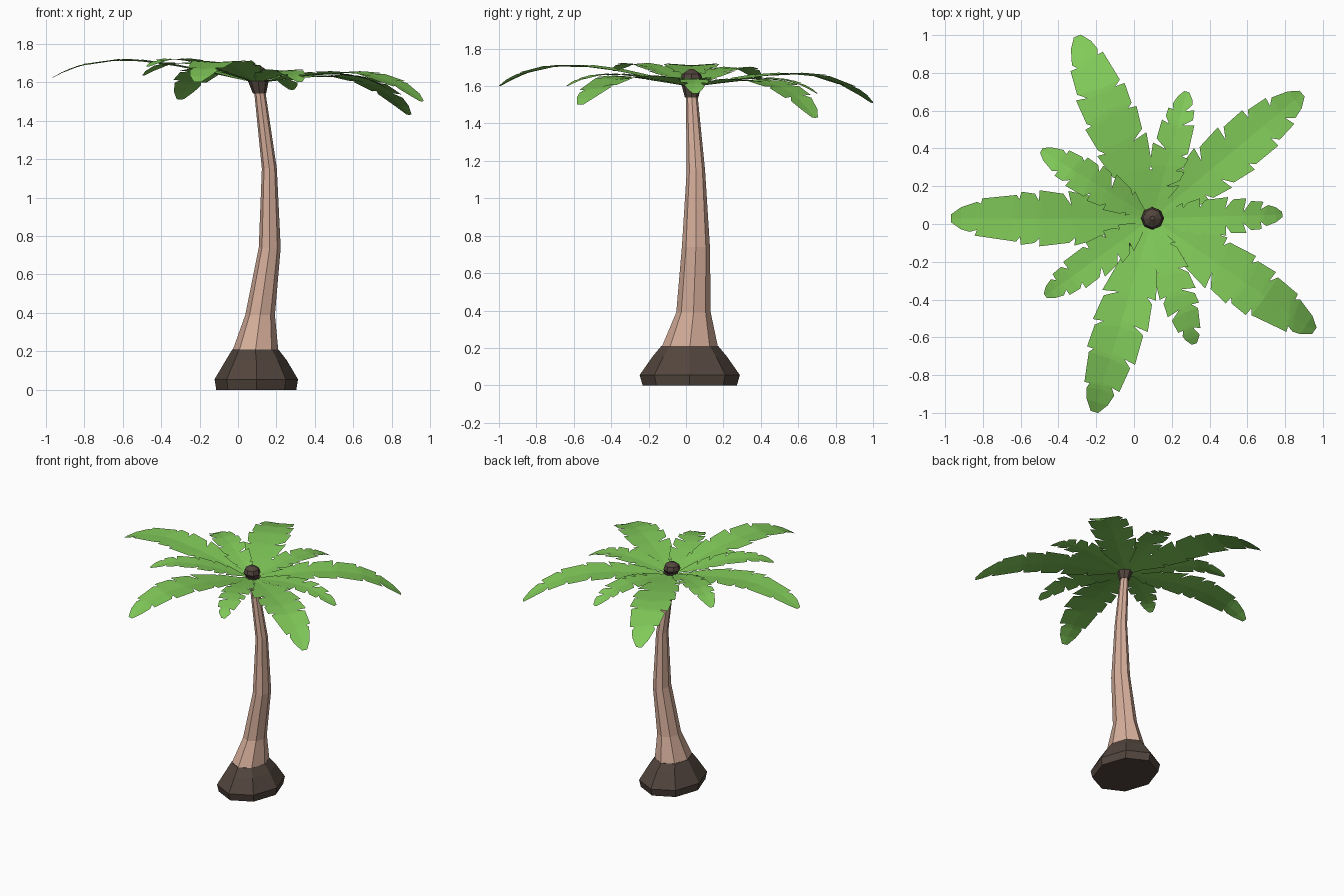
import bpy, bmesh, math, random
from mathutils import Vector

if "Cube" in bpy.data.objects:
    bpy.data.objects.remove(bpy.data.objects["Cube"])

random.seed(7)


def material(name, rgb):
    m = bpy.data.materials.new(name)
    m.diffuse_color = (*rgb, 1)
    m.use_nodes = True
    m.node_tree.nodes["Principled BSDF"].inputs["Base Color"].default_value = m.diffuse_color
    return m


BARK = material("bark", (0.68, 0.43, 0.33))
DARK = material("dark_brown", (0.085, 0.06, 0.047))
LEAF = material("leaf_green", (0.22, 0.59, 0.1))


def finish(bm, name, mat):
    me = bpy.data.meshes.new(name)
    bm.to_mesh(me)
    bm.free()
    me.materials.append(mat)
    ob = bpy.data.objects.new(name, me)
    bpy.context.collection.objects.link(ob)
    return ob


def loft(name, rings, mat, sides=8):
    """Skin of elliptical rings given as (z, cx, cy, rx, ry), capped at both ends."""
    bm = bmesh.new()
    loops = []
    for z, cx, cy, rx, ry in rings:
        angles = [2 * math.pi * i / sides for i in range(sides)]
        loops.append([bm.verts.new((cx + rx * math.cos(a), cy + ry * math.sin(a), z)) for a in angles])
    for lo, hi in zip(loops, loops[1:]):
        for i in range(sides):
            j = (i + 1) % sides
            bm.faces.new((lo[i], lo[j], hi[j], hi[i]))
    bm.faces.new(loops[0][::-1])
    bm.faces.new(loops[-1])
    return finish(bm, name, mat)


# Root base, leaning trunk, crown flare and bud
loft("root_base", [(0, .095, .02, .208, .252), (.055, .095, .02, .217, .268),
                   (.155, .095, .02, .158, .198), (.21, .09, .02, .12, .152)], DARK)
loft("trunk", [(.20, .09, .02, .12, .152), (.39, .115, .04, .077, .092),
               (.74, .165, .053, .057, .075), (1.15, .163, .053, .039, .049),
               (1.56, .112, .03, .029, .031)], BARK)
loft("crown_flare", [(1.54, .112, .03, .034, .036), (1.61, .105, .03, .055, .055)], DARK)
loft("crown_bud", [(1.60, .105, .03, .035, .035), (1.635, .097, .03, .06, .06),
                   (1.665, .097, .03, .05, .05), (1.69, .097, .03, .012, .012)], DARK)

CENTRE = Vector((.097, .03, 0))
ROOT_Z = 1.595
# Half-width along the leaf, as (fraction of length, fraction of maximum)
OUTLINE = [(0, .06), (.1, .24), (.22, .72), (.32, .95), (.55, 1), (.72, .9),
           (.86, .68), (.95, .4), (1, .14)]


def width(t):
    for (t0, w0), (t1, w1) in zip(OUTLINE, OUTLINE[1:]):
        if t <= t1:
            return w0 + (w1 - w0) * (t - t0) / (t1 - t0)
    return OUTLINE[-1][1]


def leaf(name, tip, high_z, half, depth):
    """Leaf that rises to high_z at 0.6 of its length, then droops; slits along both edges."""
    span = Vector((tip[0], tip[1], 0)) - CENTRE
    length = span.length
    ahead = span.normalized()
    side_dir = Vector((-ahead.y, ahead.x, 0))
    m, e = high_z - ROOT_Z, tip[2] - ROOT_Z
    a = (m - .1296 * e) / .4704

    def point(t, s):
        p = CENTRE + ahead * (t * length) + side_dir * s
        p.z = ROOT_Z + a * t + (e - a) * t ** 4 + .07 * abs(s)
        return p

    bm = bmesh.new()
    gap = .017 / length
    slits = [.26 + .15 * k + random.uniform(-.03, .03) for k in range(5)]
    # Rows: spine position, slit phase (0 = plain row, 1 = before, 2 = inside, 3 = after)
    rows = [(0, 0), (.1, 0), (.18, 0)]
    for t in slits:
        rows += [(t - gap, 1), (t, 2), (t + gap, 3)]
    rows += [(.95, 0), (1, 0)]
    spine = [bm.verts.new(point(t, 0)) for t, _ in rows]
    for sign in (1, -1):
        edge = []
        shift = 0
        for t, phase in rows:
            if phase == 1:
                shift = random.uniform(-.035, .035)
                cut = depth * random.uniform(.7, 1.25)
            te = t + (shift if phase else 0)
            te += (0, gap * .8, -gap * 1.2, gap * .3)[phase]
            w = width(te)
            if phase:
                w *= (1.03, 1 - cut, .92)[phase - 1]
            edge.append(bm.verts.new(point(te, sign * w * half)))
        for i in range(len(rows) - 1):
            f = (spine[i], edge[i], edge[i + 1], spine[i + 1])
            bm.faces.new(f if sign < 0 else f[::-1])
    finish(bm, name, LEAF)


# Long leaves: tip position, high point
long_leaves = [((-.97, .03, 1.62), 1.71), ((-.30, .995, 1.51), 1.66),
               ((.89, .69, 1.43), 1.62), ((.955, -.565, 1.50), 1.645),
               ((-.21, -.995, 1.60), 1.705)]
for i, (tip, high) in enumerate(long_leaves):
    leaf(f"long_leaf_{i + 1}", tip, high, .145, .5)

# Short leaves between them
short_leaves = [((-.49, .39, 1.635), 1.695), ((.28, .70, 1.56), 1.64),
                ((.785, .05, 1.56), 1.64), ((.32, -.635, 1.60), 1.66),
                ((-.47, -.38, 1.68), 1.71)]
for i, (tip, high) in enumerate(short_leaves):
    leaf(f"short_leaf_{i + 1}", tip, high, .1, .62)
